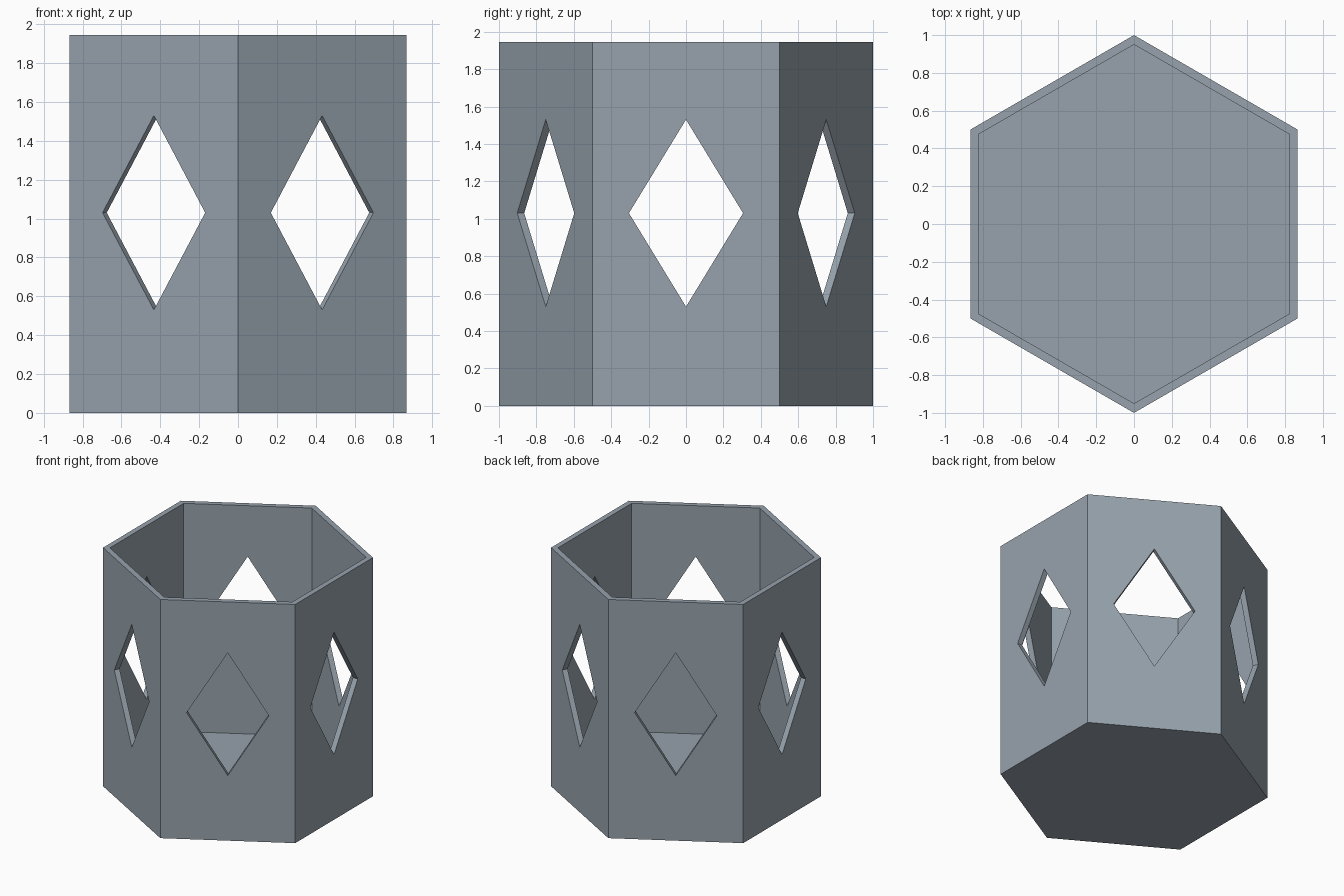
import bpy, bmesh
from math import sin, cos, pi
from mathutils import Matrix

HEIGHT, FLOOR, CENTER_Z = 1.945, 0.085, 1.03

cube = bpy.data.objects.get("Cube")
if cube:
    bpy.data.objects.remove(cube, do_unlink=True)

grey = bpy.data.materials.new("blue_grey")
grey.use_nodes = True
color = (0.31, 0.365, 0.415, 1)
grey.diffuse_color = color
grey.node_tree.nodes["Principled BSDF"].inputs["Base Color"].default_value = color


def prism(name, sides, rx, ry, low, high, matrix=Matrix()):
    """Upright prism with a corner on the y axis, then moved by matrix."""
    bm = bmesh.new()
    angles = [2 * pi * i / sides for i in range(sides)]
    base = bm.faces.new([bm.verts.new((rx * sin(a), ry * cos(a), low)) for a in angles])
    top = bmesh.ops.extrude_face_region(bm, geom=[base])["geom"]
    verts = [v for v in top if isinstance(v, bmesh.types.BMVert)]
    bmesh.ops.translate(bm, verts=verts, vec=(0, 0, high - low))
    bm.transform(matrix)
    bmesh.ops.recalc_face_normals(bm, faces=bm.faces)
    mesh = bpy.data.meshes.new(name)
    bm.to_mesh(mesh)
    bm.free()
    mesh.materials.append(grey)
    obj = bpy.data.objects.new(name, mesh)
    bpy.context.collection.objects.link(obj)
    return obj


# Hexagonal body, hollow above a thin floor
body = prism("hexagonal_holder", 6, 1, 1, 0, HEIGHT)
cutters = [prism("cavity_cutter", 6, 0.95, 0.95, FLOOR, HEIGHT + 0.2)]

# Diamond windows: each bar cuts two opposite walls
for i in range(3):
    turn = (Matrix.Translation((0, 0, CENTER_Z))
            @ Matrix.Rotation(i * pi / 3, 4, "Z")
            @ Matrix.Rotation(pi / 2, 4, "Z")
            @ Matrix.Rotation(pi / 2, 4, "X"))
    cutters.append(prism("window_cutter", 4, 0.305, 0.5, -1.5, 1.5, turn))

bpy.context.view_layer.objects.active = body
body.select_set(True)
for cutter in cutters:
    cutter.hide_render = True
    cut = body.modifiers.new("cut", "BOOLEAN")
    cut.operation = "DIFFERENCE"
    cut.solver = "EXACT"
    cut.object = cutter
    bpy.ops.object.modifier_apply(modifier=cut.name)
    bpy.data.objects.remove(cutter, do_unlink=True)
